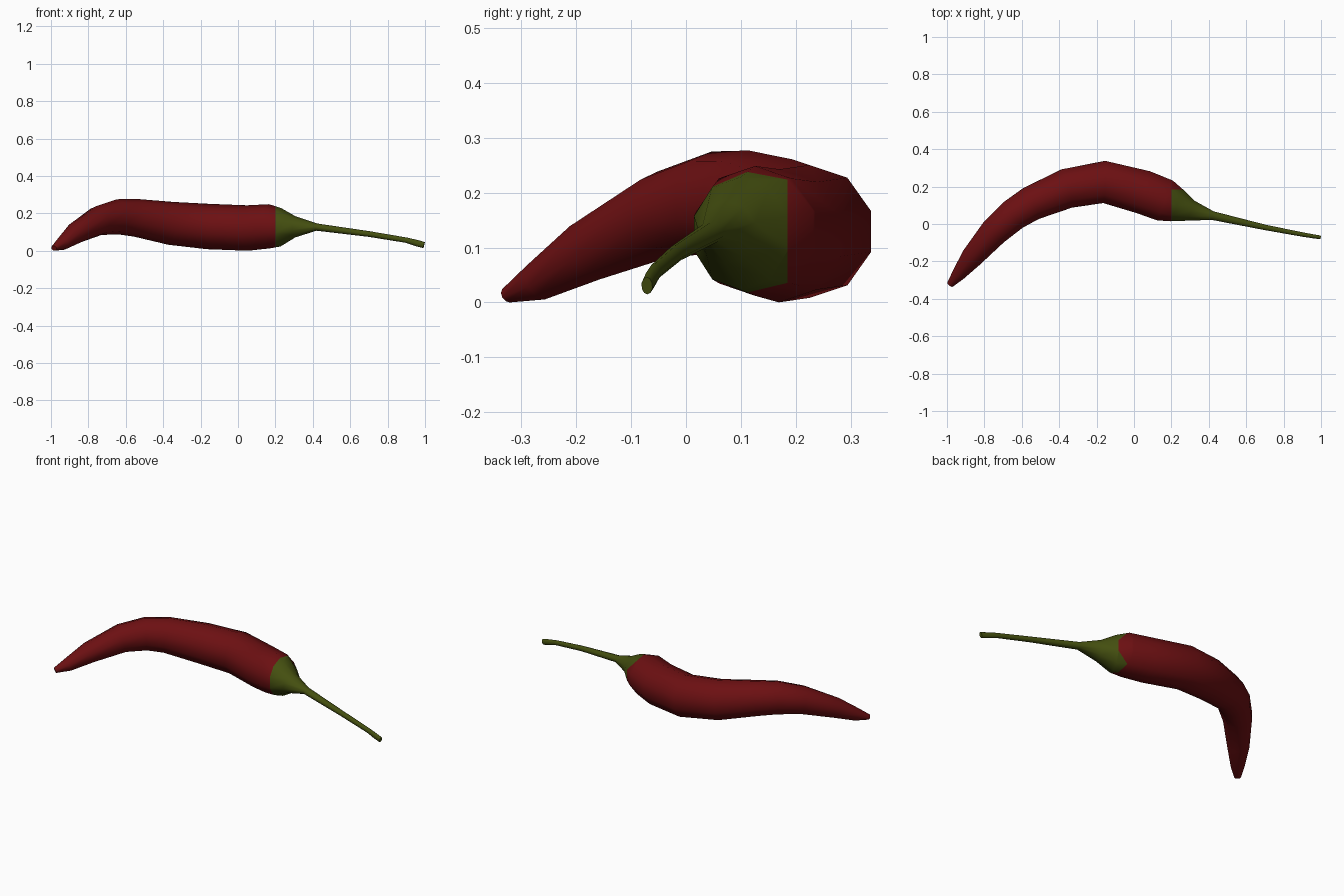
import bpy, bmesh, math
from mathutils import Vector

if "Cube" in bpy.data.objects:
    bpy.data.objects.remove(bpy.data.objects["Cube"])

SIDES = 10

# Sections along the pepper, tip to stem end: x, y, z, half width, half height
SECTIONS = [
    (-0.985, -0.325, 0.020, 0.018, 0.014),
    (-0.938, -0.268, 0.046, 0.037, 0.036),
    (-0.865, -0.175, 0.102, 0.060, 0.057),
    (-0.745, -0.038, 0.168, 0.079, 0.078),
    (-0.645, 0.050, 0.188, 0.088, 0.092),
    (-0.550, 0.110, 0.183, 0.095, 0.099),
    (-0.360, 0.190, 0.153, 0.109, 0.113),
    (-0.160, 0.225, 0.136, 0.116, 0.119),
    (0.050, 0.170, 0.128, 0.121, 0.119),
    (0.165, 0.126, 0.137, 0.118, 0.116),
    (0.228, 0.100, 0.132, 0.094, 0.101),
    (0.305, 0.072, 0.135, 0.058, 0.056),
    (0.420, 0.045, 0.133, 0.024, 0.019),
    (0.700, -0.018, 0.096, 0.015, 0.015),
    (0.900, -0.056, 0.063, 0.012, 0.014),
    (0.960, -0.066, 0.046, 0.011, 0.017),
    (0.994, -0.071, 0.037, 0.010, 0.016),
]


def flat_material(name, rgb):
    m = bpy.data.materials.new(name)
    m.diffuse_color = (*rgb, 1)
    m.use_nodes = True
    m.node_tree.nodes["Principled BSDF"].inputs["Base Color"].default_value = m.diffuse_color
    return m


# Swept body: one ring square to the centre line at each section
bm = bmesh.new()
centres = [Vector(s[:3]) for s in SECTIONS]
rings = []
for i, (c, s) in enumerate(zip(centres, SECTIONS)):
    ahead = centres[min(i + 1, len(centres) - 1)]
    behind = centres[max(i - 1, 0)]
    t = (ahead - c).normalized() + (c - behind).normalized()
    t.normalize()
    side = t.cross(Vector((0, 0, 1))).normalized()
    up = side.cross(t)
    ring = []
    for k in range(SIDES):
        a = math.tau * (k + 0.5) / SIDES
        ring.append(bm.verts.new(c + 1.02 * (side * math.cos(a) * s[3] + up * math.sin(a) * s[4])))
    rings.append(ring)
for a, b in zip(rings, rings[1:]):
    for k in range(SIDES):
        n = (k + 1) % SIDES
        bm.faces.new((a[k], a[n], b[n], b[k]))
bm.faces.new(rings[0])
bm.faces.new(rings[-1])

# Centre on the ground
for ax in range(3):
    lo = min(v.co[ax] for v in bm.verts)
    hi = max(v.co[ax] for v in bm.verts)
    shift = lo if ax == 2 else (lo + hi) / 2
    for v in bm.verts:
        v.co[ax] -= shift


# Cut the edge of the green cap into the skin
def cut(faces, point, normal):
    geom = set(faces)
    for f in faces:
        geom.update(f.edges)
        geom.update(f.verts)
    bmesh.ops.bisect_plane(bm, geom=list(geom), dist=1e-5, plane_co=point, plane_no=normal)


cut(list(bm.faces), (0.2, 0, 0), (1, 0, 0))
cut([f for f in bm.faces if f.calc_center_median().x > 0.2], (0, 0.185, 0), (0, 1, 0))
bmesh.ops.recalc_face_normals(bm, faces=bm.faces)

# Red pod, green cap and stem
for f in bm.faces:
    c = f.calc_center_median()
    f.material_index = int(c.x > 0.2 and c.y < 0.185)
    f.smooth = len(f.verts) < SIDES

mesh = bpy.data.meshes.new("chili_pepper")
bm.to_mesh(mesh)
bm.free()
mesh.materials.append(flat_material("dark red skin", (0.15, 0.005, 0.006)))
mesh.materials.append(flat_material("olive green stem", (0.058, 0.078, 0.005)))
pepper = bpy.data.objects.new("chili_pepper", mesh)
bpy.context.collection.objects.link(pepper)
